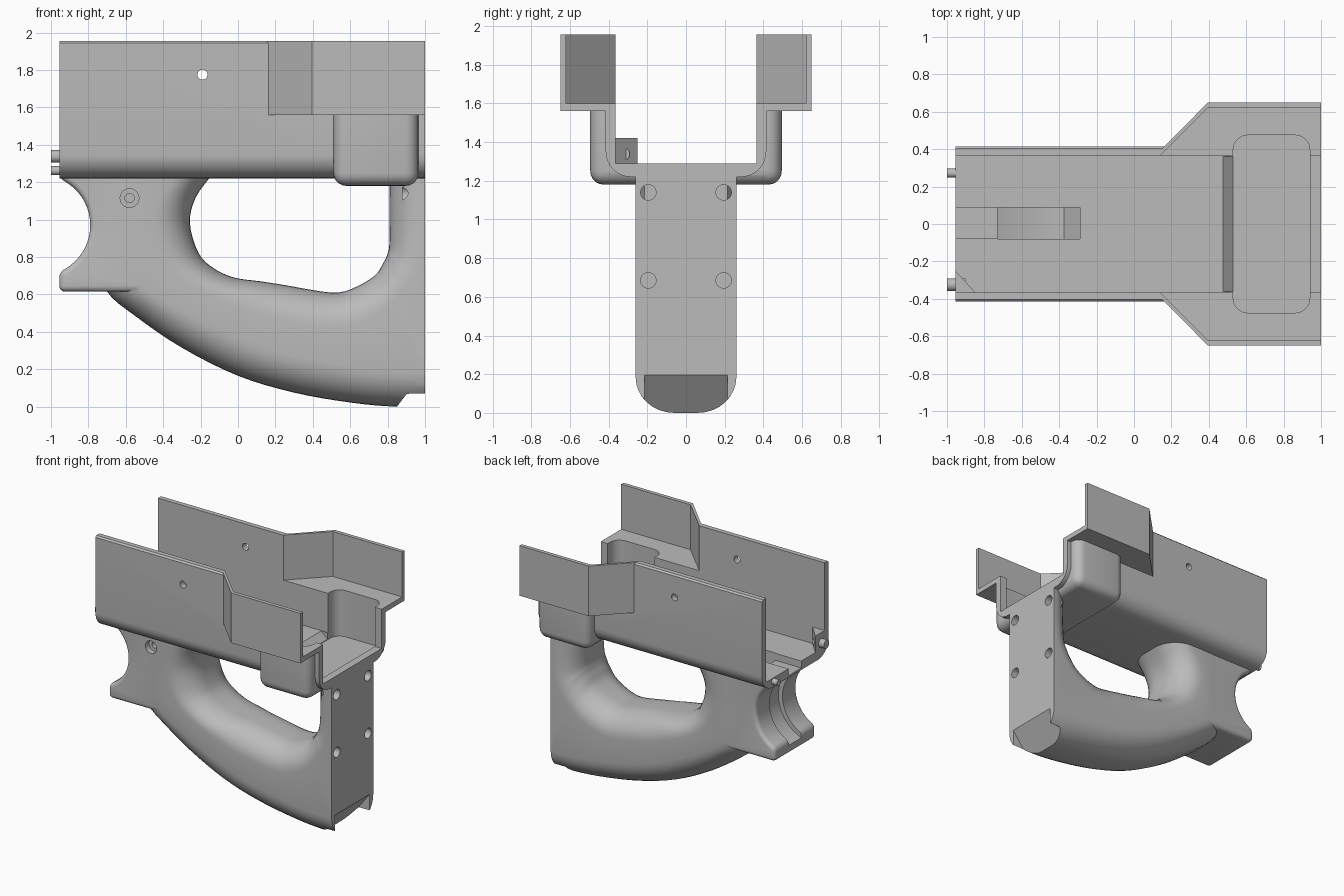
import bpy, bmesh, math
from mathutils import Vector

if "Cube" in bpy.data.objects:
    bpy.data.objects.remove(bpy.data.objects["Cube"])

grey = bpy.data.materials.new("plain grey")
grey.use_nodes = True
colour = (0.5, 0.5, 0.5, 1)
grey.diffuse_color = colour
grey.node_tree.nodes["Principled BSDF"].inputs["Base Color"].default_value = colour

BACK, END = -0.955, 1.0   # x limits of the body


def make(name, bm):
    bmesh.ops.recalc_face_normals(bm, faces=bm.faces)
    mesh = bpy.data.meshes.new(name)
    bm.to_mesh(mesh)
    bm.free()
    ob = bpy.data.objects.new(name, mesh)
    mesh.materials.append(grey)
    bpy.context.collection.objects.link(ob)
    return ob


def loft(name, rings):
    bm = bmesh.new()
    loops = [[bm.verts.new(p) for p in ring] for ring in rings]
    n = len(loops[0])
    for a, b in zip(loops, loops[1:]):
        for i in range(n):
            j = (i + 1) % n
            bm.faces.new((a[i], a[j], b[j], b[i]))
    bm.faces.new(loops[0])
    bm.faces.new(loops[-1])
    return make(name, bm)


def prism(name, pts, axis, lo, hi):
    """Extrude a flat profile along an axis."""
    place = {"x": lambda p, d: (d, p[0], p[1]),
             "y": lambda p, d: (p[0], d, p[1]),
             "z": lambda p, d: (p[0], p[1], d)}[axis]
    return loft(name, [[place(p, d) for p in pts] for d in (lo, hi)])


def rect(a0, a1, b0, b1):
    return [(a0, b0), (a1, b0), (a1, b1), (a0, b1)]


def arc(cx, cy, r, a0, a1, n, ry=None):
    ry = r if ry is None else ry
    steps = [math.radians(a0 + (a1 - a0) * i / n) for i in range(n + 1)]
    return [(cx + r * math.cos(a), cy + ry * math.sin(a)) for a in steps]


def rod(name, a, b, r, axis, lo, hi, n=32):
    return prism(name, arc(a, b, r, 0, 360, n)[:-1], axis, lo, hi)


def rounded(hx, hy, rx, ry, n=8, cx=0):
    pts = []
    for k, (sx, sy) in enumerate(((1, 1), (-1, 1), (-1, -1), (1, -1))):
        pts += arc(cx + sx * (hx - rx), sy * (hy - ry), rx, 90 * k, 90 * k + 90, n, ry)
    return pts


def apply(ob, mod):
    with bpy.context.temp_override(object=ob, active_object=ob, selected_objects=[ob]):
        bpy.ops.object.modifier_apply(modifier=mod.name)


def combine(ob, tool, op="DIFFERENCE"):
    mod = ob.modifiers.new("combine", "BOOLEAN")
    mod.operation, mod.solver, mod.object = op, "EXACT", tool
    apply(ob, mod)
    bpy.data.objects.remove(tool)


def round_edges(ob, width, segments=5):
    mod = ob.modifiers.new("round", "BEVEL")
    mod.width, mod.segments = width, segments
    mod.limit_method, mod.angle_limit = "ANGLE", math.radians(40)
    apply(ob, mod)


# Tray: rounded trough, flared front and side bulge joined together
TOP, W, R = 1.955, 0.415, 0.13
section = [(W, TOP - 0.012), (W - 0.012, TOP), (-W + 0.012, TOP), (-W, TOP - 0.012)]
section += arc(-W + R, 1.22 + R, R, 180, 270, 8) + arc(W - R, 1.22 + R, R, 270, 360, 8)
tray = prism("tray", section, "x", BACK, END)


def flare(x0, y0, x1, y1, end):
    return [(x0, -y0), (x1, -y1), (end, -y1), (end, y1), (x1, y1), (x0, y0)]


combine(tray, prism("flare", flare(0.065, 0.315, 0.395, 0.65, END), "z", 1.56, TOP), "UNION")
bulge = prism("bulge", rect(0.51, 0.965, -0.495, 0.495), "z", 1.18, 1.7)
round_edges(bulge, 0.07)
combine(tray, bulge, "UNION")

# Tray hollows
combine(tray, prism("trough", rect(-0.365, 0.365, 1.29, 2.2), "x", -1.2, 1.2))
combine(tray, prism("flare_space", flare(0.04, 0.265, 0.395, 0.62, 1.2), "z", 1.6, 2.2))
combine(tray, prism("pocket", rounded(0.205, 0.475, 0.08, 0.08, cx=0.735), "z", 1.235, 2.2))
ramp = [(0.475, 1.3), (0.475, 1.29), (0.535, 1.235), (0.6, 1.235), (0.6, 1.3)]
combine(tray, prism("ramp", ramp, "y", -0.36, 0.36))
combine(tray, rod("wall_hole", -0.19, 1.775, 0.027, "y", -1, 1, 24))

# Corner gusset and rear pins
prism("gusset", [(BACK, -0.37), (-0.845, -0.37), (BACK, -0.25)], "z", 1.285, 1.42)
large_pin = rod("large_pin", -0.325, 1.338, 0.034, "x", -1.0, -0.9)
small_pin = rod("small_pin", 0.272, 1.262, 0.024, "x", -1.0, -0.9)

# Handle: rounded sections spanning (outer x, z, inner x, z)
spans = [
    (-.72, 1.25, -.13, 1.25), (-.72, 1.1, -.225, 1.12), (-.72, .95, -.257, .98),
    (-.74, .78, -.21, .82), (-.70, .615, -.13, .74), (-.55, .485, -.02, .69),
    (-.3, .315, .12, .67), (0, .165, .25, .65), (.3, .075, .5, .61),
    (.6, .022, .62, .635), (.85, 0, .73, .70), (1.1, .005, .775, .765),
    (1.3, .01, .80, .82), (1.3, .6, .81, .9), (1.3, 1.23, .81, 1.23)]
spans = [Vector(s) for s in spans]


def smooth_path(p, steps=4):
    out = []
    for i in range(len(p) - 1):
        a, b, c, d = p[max(i - 1, 0)], p[i], p[i + 1], p[min(i + 2, len(p) - 1)]
        for k in range(steps):
            t = k / steps
            out.append(b + (c - a) * (t / 2) + (2 * a - 5 * b + 4 * c - d) * (t * t / 2)
                       + (3 * b - a - 3 * c + d) * (t ** 3 / 2))
    return out + [p[-1]]


rings = []
for s in smooth_path(spans):
    outer, inner = Vector((s[0], 0, s[1])), Vector((s[2], 0, s[3]))
    mid, half = (outer + inner) / 2, (inner - outer) / 2
    t = half.length
    profile = rounded(t, 0.26, min(0.19, t * 0.95), 0.2)
    rings.append([mid + half * (u / t) + Vector((0, v, 0)) for u, v in profile])
grip = loft("grip", rings)

# Rear of the grip, with the curved hollow for the hand
rear = [(BACK, 1.28)] + arc(-1.06, 0.97, 0.27, 67, -67, 20)
rear += [(BACK, 0.615), (-0.52, 0.615), (-0.46, 0.72), (-0.46, 1.28)]
rear_grip = prism("rear_grip", rear, "y", -0.257, 0.257)
round_edges(rear_grip, 0.04)
combine(grip, rear_grip, "UNION")
combine(grip, rod("rear_groove", -1.06, 0.97, 0.305, "y", -0.075, 0.085, 64))

# Flat end of the grip, lower chamfer and screw holes
combine(grip, prism("end_trim", rect(END, 2, -1, 3), "y", -1, 1))
chamfer = [(0.85, 0), (0.774, -0.1), (1.2, -0.1), (1.2, 0.459)]
combine(grip, prism("chamfer", chamfer, "y", -0.215, 0.215))
for y in (-0.195, 0.195):
    for z in (0.685, 1.14):
        combine(grip, rod("screw_hole", y, z, 0.04, "x", 0.88, 1.1, 24))
combine(grip, rod("counterbore", -0.58, 1.115, 0.05, "y", -0.4, -0.21))
combine(grip, rod("bore", -0.58, 1.115, 0.025, "y", -0.4, -0.1))

# Cable slots in the tray floor, running into the grip
for part in (tray, grip):
    combine(part, prism("rear_slot", rect(-1.1, -0.63, -0.075, 0.085), "z", 1.235, 1.5))
    slot = [(-0.73, 1.5), (-0.73, 1.2), (-0.53, 1.12), (-0.375, 1.12), (-0.29, 1.22), (-0.29, 1.5)]
    combine(part, prism("cable_slot", slot, "y", -0.08, 0.087))

# Smooth curved faces, keep hard edges
for ob in (tray, grip, large_pin, small_pin):
    bpy.ops.object.select_all(action="DESELECT")
    ob.select_set(True)
    bpy.context.view_layer.objects.active = ob
    bpy.ops.object.shade_smooth_by_angle(angle=math.radians(30))
